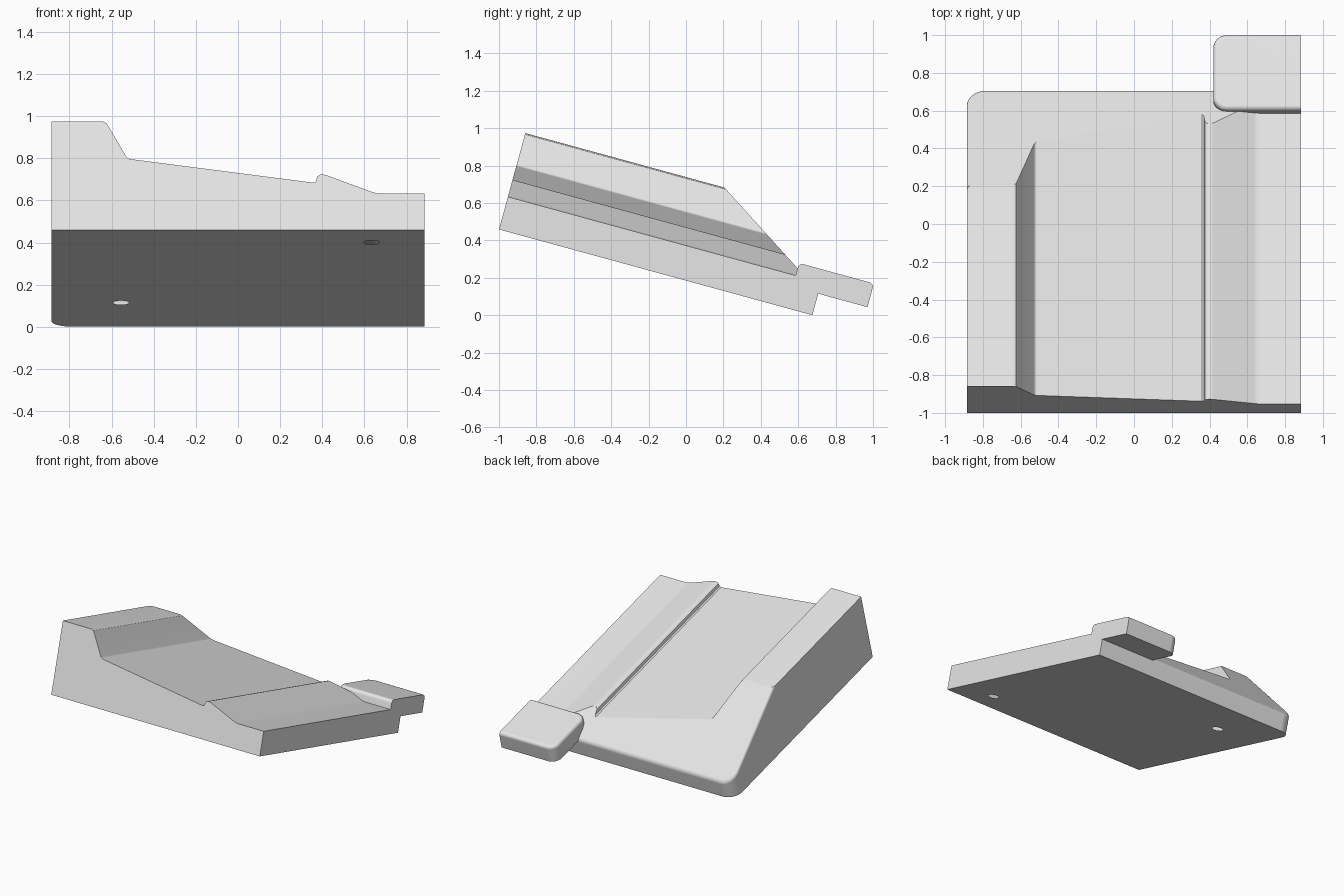
import bpy, bmesh, math
from mathutils import Matrix, Vector

cube = bpy.data.objects.get("Cube")
if cube:
    bpy.data.objects.remove(cube, do_unlink=True)

HALF = 0.885        # half width
LENGTH = 1.737      # block length along its base
TILT = math.radians(15.3)
HOLES = [(0.635, 0.22), (-0.555, 1.305)]
HOLE_RADIUS = 0.037

grey = bpy.data.materials.new("plain grey")
grey.use_nodes = True
colour = (0.8, 0.8, 0.8, 1)
grey.diffuse_color = colour
grey.node_tree.nodes["Principled BSDF"].inputs["Base Color"].default_value = colour


def prism(points, place, start, end):
    """Extrude a closed outline between two positions."""
    bm = bmesh.new()
    rings = [[bm.verts.new(place(a, b, t)) for a, b in points] for t in (start, end)]
    for ring in rings:
        bm.faces.new(ring)
    n = len(points)
    for i in range(n):
        j = (i + 1) % n
        bm.faces.new((rings[0][i], rings[0][j], rings[1][j], rings[1][i]))
    bmesh.ops.recalc_face_normals(bm, faces=bm.faces)
    return bm


def round_edges(bm, test, radius, segments):
    edges = [e for e in bm.edges if test(e)]
    bmesh.ops.bevel(bm, geom=edges, offset=radius, segments=segments,
                    profile=0.5, affect='EDGES', clamp_overlap=True)


def make_object(bm, name):
    mesh = bpy.data.meshes.new(name)
    bm.to_mesh(mesh)
    bm.free()
    mesh.materials.append(grey)
    obj = bpy.data.objects.new(name, mesh)
    bpy.context.scene.collection.objects.link(obj)
    return obj


def combine(target, other, operation):
    mod = target.modifiers.new("combine", 'BOOLEAN')
    mod.operation = operation
    mod.solver = 'EXACT'
    mod.object = other
    bpy.ops.object.modifier_apply(modifier=mod.name)
    bpy.data.objects.remove(other, do_unlink=True)


# Wedge body: front profile extruded along the base
profile = [(-HALF, 0), (HALF, 0), (HALF, 0.181), (0.66, 0.181), (0.635, 0.188),
           (0.42, 0.270), (0.40, 0.275), (0.385, 0.271), (0.375, 0.262),
           (0.37, 0.24), (0.36, 0.233), (-0.515, 0.350), (-0.53, 0.361),
           (-0.613, 0.508), (-0.624, 0.526), (-0.64, 0.534), (-HALF, 0.534)]
bm = prism(profile, lambda x, h, t: (x, t, h), 0, LENGTH)
round_edges(bm, lambda e: all(v.co.x < -HALF + 0.001 and v.co.y > 1 for v in e.verts), 0.1, 10)

# Sloping cut across the back
slope = Vector((0, 0.638, 1)).normalized()
cut = bmesh.ops.bisect_plane(bm, geom=bm.verts[:] + bm.edges[:] + bm.faces[:],
                             plane_co=(0, LENGTH, 0.13), plane_no=slope, clear_outer=True)
rim = [g for g in cut["geom_cut"] if isinstance(g, bmesh.types.BMEdge)]
bmesh.ops.contextual_create(bm, geom=rim)
bmesh.ops.recalc_face_normals(bm, faces=bm.faces)


def outer_slope_edge(e):
    on_slope = any(f.normal.dot(slope) > 0.999 for f in e.link_faces)
    wall = any(abs(f.normal.z) < 0.01 for f in e.link_faces)
    left_or_back = all(v.co.x < -HALF + 0.12 or v.co.y > LENGTH - 0.01 for v in e.verts)
    return on_slope and wall and left_or_back


round_edges(bm, outer_slope_edge, 0.02, 3)
body = make_object(bm, "wedge_body")
bpy.context.view_layer.objects.active = body
body.select_set(True)

# Rear tab with rounded inner corners and top edge
outline = [(0.42, 1.595), (HALF, 1.595), (HALF, 2.01), (0.42, 2.01)]
bm = prism(outline, lambda x, y, t: (x, y, t), 0.119, 0.25)
round_edges(bm, lambda e: all(v.co.x < 0.43 for v in e.verts)
            and abs(e.verts[0].co.z - e.verts[1].co.z) > 0.1, 0.07, 8)
round_edges(bm, lambda e: all(v.co.z > 0.249 for v in e.verts)
            and not all(v.co.x > HALF - 0.001 for v in e.verts), 0.025, 4)
combine(body, make_object(bm, "rear_tab"), 'UNION')

# Two open holes in the underside
for hx, hy in HOLES:
    ring = [(hx + HOLE_RADIUS * math.cos(k * math.tau / 24),
             hy + HOLE_RADIUS * math.sin(k * math.tau / 24)) for k in range(24)]
    cutter = make_object(prism(ring, lambda x, y, t: (x, y, t), -0.05, 0.05), "hole_cutter")
    cutter.hide_render = True
    combine(body, cutter, 'DIFFERENCE')

bm = bmesh.new()
bm.from_mesh(body.data)
inside = [f for f in bm.faces if max(v.co.z for v in f.verts) > 0.01
          and any(all(math.hypot(v.co.x - hx, v.co.y - hy) < HOLE_RADIUS + 0.003
                      for v in f.verts) for hx, hy in HOLES)]
bmesh.ops.delete(bm, geom=inside, context='FACES')

# Tilt the block so that its rear edge rests on the ground
bm.transform(Matrix.Translation((0, -1, 0.459)) @ Matrix.Rotation(-TILT, 4, 'X'))
bm.to_mesh(body.data)
bm.free()

bpy.ops.object.shade_smooth_by_angle(angle=math.radians(32))
normals = body.modifiers.new("flat_normals", 'WEIGHTED_NORMAL')
normals.keep_sharp = True
